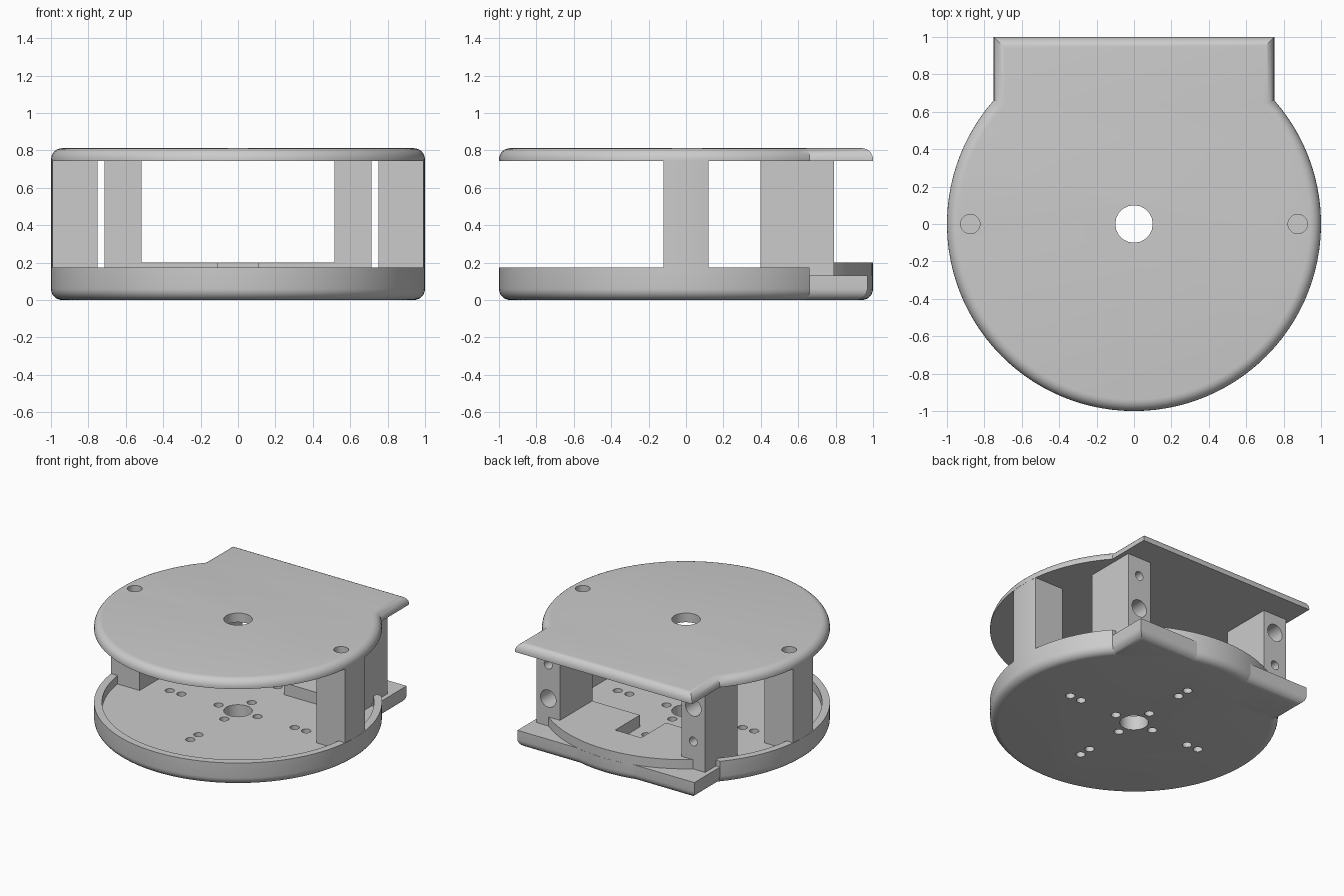
import bpy, bmesh
from math import sin, cos, pi, asin, acos, radians
from mathutils import Matrix

if "Cube" in bpy.data.objects:
    bpy.data.objects.remove(bpy.data.objects["Cube"], do_unlink=True)

grey = bpy.data.materials.new("light grey plastic")
grey.use_nodes = True
tone = (0.6, 0.6, 0.6, 1)
grey.diffuse_color = tone
grey.node_tree.nodes["Principled BSDF"].inputs["Base Color"].default_value = tone

FLOOR, RIM_TOP, TAB_TOP, LEDGE_TOP = 0.11, 0.175, 0.13, 0.2
LID_LOW, LID_TOP = 0.742, 0.812
TAB_X, FILLET = 0.75, 0.06


def arc(r, a0, a1, n):
    """Points on a circle from angle a0 to a1."""
    return [(r * cos(a0 + (a1 - a0) * i / n), r * sin(a0 + (a1 - a0) * i / n))
            for i in range(n + 1)]


def circle(x, y, r, n=20):
    return [(x + px, y + py) for px, py in arc(r, 0, 2 * pi, n)[:-1]]


def rect(x0, x1, y0, y1):
    return [(x0, y0), (x1, y0), (x1, y1), (x0, y1)]


def prism(name, outline, z0, z1, rounded=None, turn=None):
    """Extrude an outline; optionally round the border at the given height."""
    bm = bmesh.new()
    face = bm.faces.new([bm.verts.new((x, y, z0)) for x, y in outline])
    up = bmesh.ops.extrude_face_region(bm, geom=[face])["geom"]
    bmesh.ops.translate(bm, vec=(0, 0, z1 - z0),
                        verts=[v for v in up if isinstance(v, bmesh.types.BMVert)])
    if rounded is not None:
        border = [e for e in bm.edges if all(abs(v.co.z - rounded) < 1e-5 for v in e.verts)]
        bmesh.ops.bevel(bm, geom=border, offset=FILLET, segments=6, profile=0.5, affect='EDGES')
    if turn:
        bmesh.ops.transform(bm, matrix=turn, verts=bm.verts)
    bmesh.ops.recalc_face_normals(bm, faces=bm.faces)
    mesh = bpy.data.meshes.new(name)
    bm.to_mesh(mesh)
    bm.free()
    mesh.materials.append(grey)
    obj = bpy.data.objects.new(name, mesh)
    bpy.context.collection.objects.link(obj)
    return obj


def cut(obj, cutters):
    """Subtract the cutters and discard them."""
    for c in cutters:
        c.hide_render = True
        mod = obj.modifiers.new("cut", 'BOOLEAN')
        mod.operation, mod.solver, mod.object = 'DIFFERENCE', 'EXACT', c
    bpy.context.view_layer.update()
    done = obj.evaluated_get(bpy.context.evaluated_depsgraph_get())
    mesh = bpy.data.meshes.new_from_object(done)
    obj.modifiers.clear()
    obj.data = mesh
    for c in cutters:
        bpy.data.objects.remove(c, do_unlink=True)
    return obj


def drill(x, y, r, z0, z1):
    return prism("drill", circle(x, y, r), z0, z1)


parts = []

# Base tray: round pan with a rim and mounting holes
base = prism("base_tray", circle(0, 0, 1, 96), 0, RIM_TOP, rounded=0)
cutters = [prism("pan", circle(0, 0, 0.945, 96), FLOOR, 1), drill(0, 0, 0.1, -1, 1),
           prism("rim_gap", rect(-TAB_X, TAB_X, 0.66, 2), TAB_TOP, 1)]
for dx, dy in ((1, 0), (0, 1), (-1, 0), (0, -1)):
    cutters += [drill(dx * d, dy * d, 0.033, -1, 1) for d in (0.165, 0.48, 0.578)]
parts.append(cut(base, cutters))

# Rear tab of the base, open under the ledge notch
tab = prism("base_rear_tab", rect(-TAB_X, TAB_X, 0.6, 0.97), 0, TAB_TOP, rounded=0)
parts.append(cut(tab, [prism("notch", rect(-0.11, 0.11, 0, 0.7), FLOOR, 1),
                       prism("clear", rect(-0.11, 0.11, 0, 0.7), -1, FLOOR)]))

# Raised ledge with a central notch and a round back
side = 0.715
a = acos(side / 0.999)
ledge = [(-side, 0.4), (-0.11, 0.4), (-0.11, 0.7), (0.11, 0.7), (0.11, 0.4), (side, 0.4)]
parts.append(prism("rear_ledge", ledge + arc(0.999, a, pi - a, 32), 0.1, LEDGE_TOP))

# Lid: disc joined with a square rear tab, rounded on top
a = acos(TAB_X)
lid = prism("lid", [(TAB_X, 1), (-TAB_X, 1)] + arc(1, pi - a, 2 * pi + a, 80),
            LID_LOW, LID_TOP, rounded=LID_TOP)
parts.append(cut(lid, [drill(0, 0, 0.1, 0, 2)] +
                 [drill(s * 0.875, 0, 0.052, 0.5, 2) for s in (-1, 1)]))

for s, label in ((1, "left"), (-1, "right")):
    # Side pillar following the round wall, with a screw hole
    a = asin(0.12)
    outline = [(s * x, y) for x, y in [(0.75, 0.12), (0.75, -0.12)] + arc(0.999, -a, a, 8)]
    pillar = prism(label + "_side_pillar", outline, 0.1, LID_LOW)
    parts.append(cut(pillar, [drill(s * 0.875, 0, 0.052, 0.45, 2)]))

    # Rear post with a large and a small blind hole in its back
    xs = sorted((s * 0.515, s * side))
    post = prism(label + "_rear_post", rect(*xs, 0.397, 0.79), 0.1, LID_LOW)
    holes = []
    for z, r in ((0.47 - s * 0.13, 0.066), (0.47 + s * 0.13, 0.034)):
        turn = Matrix.Translation((s * 0.615, 0, z)) @ Matrix.Rotation(radians(-90), 4, 'X')
        holes.append(prism("bore", circle(0, 0, r), 0.55, 1, turn=turn))
    parts.append(cut(post, holes))

# Smooth the round walls, keep the corners sharp
bpy.ops.object.select_all(action='DESELECT')
for obj in parts:
    obj.select_set(True)
bpy.context.view_layer.objects.active = parts[0]
bpy.ops.object.shade_smooth_by_angle(angle=radians(30))
